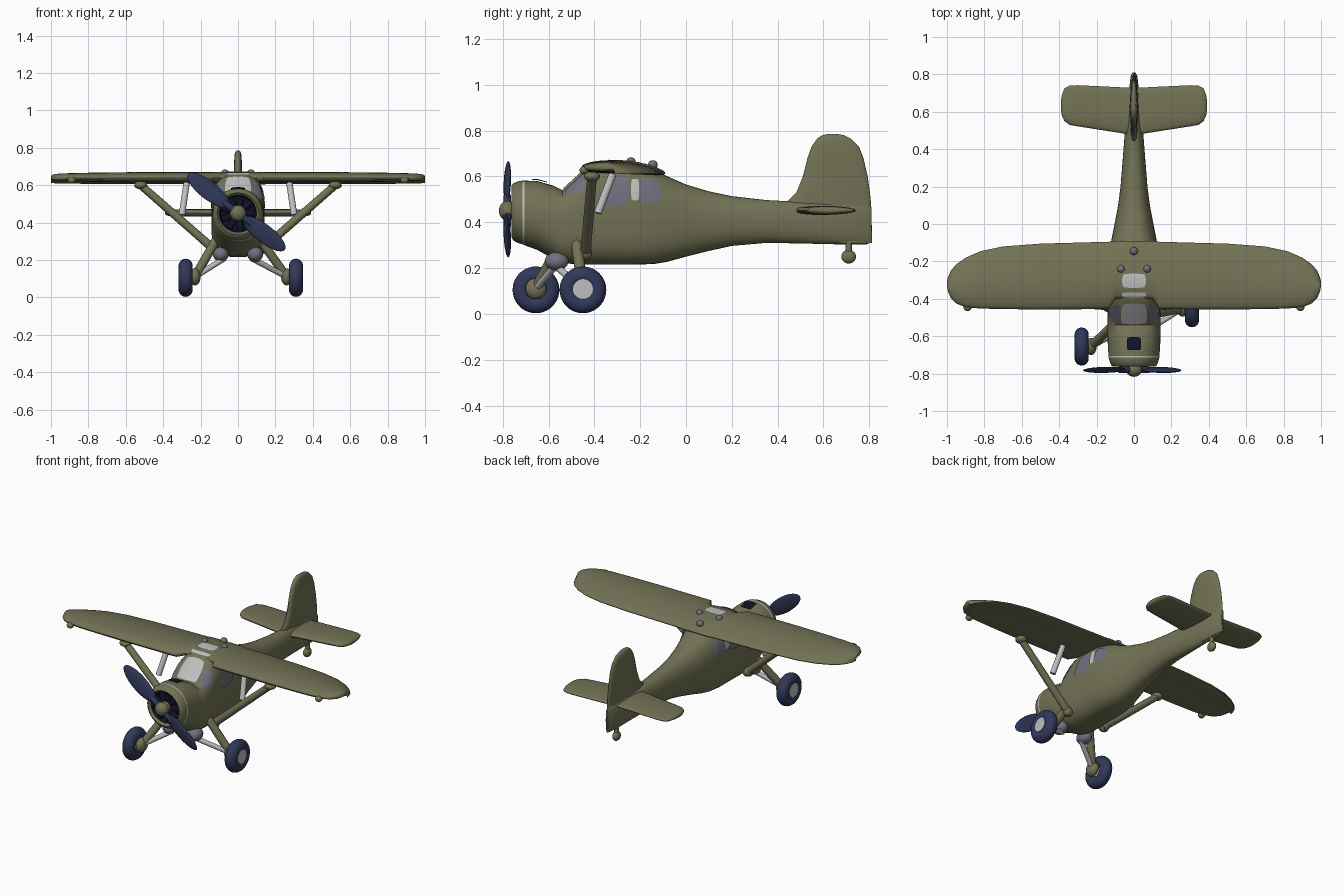
import bpy, bmesh
from math import sin, cos, pi, radians, copysign
from mathutils import Vector, Matrix
from mathutils.bvhtree import BVHTree

if "Cube" in bpy.data.objects:
    bpy.data.objects.remove(bpy.data.objects["Cube"])


def material(name, rgb):
    m = bpy.data.materials.new(name)
    m.use_nodes = True
    m.diffuse_color = (*rgb, 1)
    node = next(n for n in m.node_tree.nodes if n.type == 'BSDF_PRINCIPLED')
    node.inputs["Base Color"].default_value = (*rgb, 1)
    node.inputs["Roughness"].default_value = 0.7
    return m


OLIVE = material("olive", (0.17, 0.168, 0.092))
NAVY = material("navy", (0.03, 0.04, 0.1))
BLACK = material("blue_black", (0.005, 0.006, 0.018))
LIGHT = material("light_grey", (0.52, 0.52, 0.52))
SLATE = material("slate_glass", (0.16, 0.165, 0.21))
built = []


def finish(name, bm, *mats):
    bmesh.ops.recalc_face_normals(bm, faces=bm.faces)
    mesh = bpy.data.meshes.new(name)
    bm.to_mesh(mesh)
    bm.free()
    ob = bpy.data.objects.new(name, mesh)
    bpy.context.collection.objects.link(ob)
    for m in mats:
        mesh.materials.append(m)
    built.append(ob)
    return ob


def loft(rings):
    bm = bmesh.new()
    rows = [[bm.verts.new(p) for p in ring] for ring in rings]
    for a, b in zip(rows, rows[1:]):
        for i in range(len(a)):
            bm.faces.new((a[i - 1], a[i], b[i], b[i - 1]))
    bm.faces.new(rows[0])
    bm.faces.new(rows[-1])
    return bm


def tube(name, a, b, r, mat, r2=None):
    a, b = Vector(a), Vector(b)
    d = b - a
    place = Matrix.Translation((a + b) / 2) @ d.to_track_quat('Z', 'Y').to_matrix().to_4x4()
    bm = bmesh.new()
    bmesh.ops.create_cone(bm, cap_ends=True, segments=20, radius1=r,
                          radius2=r2 or r, depth=d.length, matrix=place)
    return finish(name, bm, mat)


def ball(name, at, size, mat, turn=Matrix()):
    bm = bmesh.new()
    place = Matrix.Translation(at) @ turn @ Matrix.Diagonal((*size, 1))
    bmesh.ops.create_uvsphere(bm, u_segments=24, v_segments=14, radius=1, matrix=place)
    return finish(name, bm, mat)


# Flying surfaces: rounded sections (span, leading y, trailing y, half thickness)
def surface(name, sections, place, camber=0.0, droop=0.0, n=14):
    rings = []
    for s, lead, trail, half in sections:
        ring = []
        for i in range(2 * n):
            a = pi * i / n
            c = (1 - cos(a)) / 2
            t = half * copysign(abs(sin(a)) ** 0.8, sin(a)) * (1.15 - 0.4 * c)
            ring.append(place(s, lead + c * (trail - lead), t + camber * sin(pi * c) - droop * c))
        rings.append(ring)
    return finish(name, loft(rings), OLIVE)


# Fuselage: superellipse sections (y, half width, bottom, top, exponent)
stations = [
    (-0.70, .092, .355, .54, 2), (-0.75, .1, .347, .547, 2), (-0.762, .112, .335, .56, 2),
    (-0.755, .122, .322, .57, 2), (-0.735, .13, .31, .578, 2.1), (-0.714, .136, .304, .582, 2.1),
    (-0.706, .136, .3, .582, 2.1), (-0.65, .14, .28, .58, 2.2), (-0.58, .142, .24, .56, 2.4),
    (-0.54, .143, .222, .54, 2.6), (-0.48, .143, .217, .595, 2.8), (-0.42, .142, .215, .648, 3),
    (-0.36, .14, .215, .665, 3), (-0.22, .138, .215, .655, 3), (-0.14, .13, .218, .628, 2.8),
    (-0.08, .12, .228, .6, 2.5), (0, .104, .25, .565, 2.3), (0.1, .085, .275, .535, 2.2),
    (0.2, .072, .297, .514, 2.2), (0.35, .06, .31, .497, 2.2), (0.48, .05, .308, .49, 2.2),
    (0.65, .034, .304, .488, 2.2), (0.79, .018, .304, .48, 2.2), (0.81, .008, .315, .46, 2.2)]


def hull_ring(y, w, low, high, e, n=40):
    mid, h = (low + high) / 2, (high - low) / 2
    bend = lambda v: copysign(abs(v) ** (2 / e), v)
    return [(w * bend(cos(2 * pi * i / n)), y, mid + h * bend(sin(2 * pi * i / n))) for i in range(n)]


hull_bm = loft([hull_ring(*s) for s in stations])
for f in hull_bm.faces:
    c = f.calc_center_median()
    r = Vector((c.x, c.z - .447)).length
    if c.y < -.69 and r < .102:
        f.material_index = 1          # cowl interior
    elif -.713 < c.y < -.707 and r > .12:
        f.material_index = 2          # thin cowl band
hull_tree = BVHTree.FromBMesh(hull_bm)
finish("fuselage", hull_bm, OLIVE, BLACK, LIGHT)

# Main wing
half_wing = [(0, -.4, -.09, .03), (.1, -.4, -.09, .03), (.135, -.455, -.095, .03),
             (.5, -.457, -.105, .029), (.7, -.455, -.12, .027), (.82, -.452, -.145, .025),
             (.9, -.445, -.18, .023), (.95, -.425, -.215, .021), (.98, -.395, -.25, .018),
             (.995, -.36, -.285, .013), (1, -.33, -.31, .006)]
mirrored = lambda half: [(-s[0], *s[1:]) for s in half[:0:-1]] + half
wing = surface("wing", mirrored(half_wing), lambda s, y, t: (s, y, .638 + t), .014, .024)
wing_tree = BVHTree.FromPolygons([v.co for v in wing.data.vertices],
                                 [p.vertices[:] for p in wing.data.polygons])

# Tailplane and fin
surface("tailplane", mirrored([(0, .475, .73, .02), (.05, .483, .73, .02), (.3, .522, .742, .02),
                               (.345, .53, .74, .019), (.372, .55, .725, .017),
                               (.386, .58, .69, .012), (.39, .61, .66, .006)]),
        lambda s, y, t: (s, y, .452 + t))
surface("tail_fin", [(.31, .6, .812, .016), (.45, .42, .81, .02), (.49, .44, .807, .021),
                     (.53, .482, .803, .022), (.6, .51, .793, .022), (.68, .53, .775, .022),
                     (.73, .548, .755, .021), (.765, .572, .72, .018), (.78, .595, .69, .013),
                     (.786, .62, .66, .006)], lambda s, y, t: (t, y, s))


# Rounded panel laid on a surface: four corners, cast along a direction
def panel(name, tree, corners, along, mat, n=12, k=0.22, lift=0.005):
    p, d = [Vector(c) for c in corners], Vector(along)
    bm, grid = bmesh.new(), {}
    for i in range(n + 1):
        for j in range(n + 1):
            u, v = 2 * i / n - 1, 2 * j / n - 1
            u, v = u * (1 - k * v * v) ** .5, v * (1 - k * u * u) ** .5
            u, v = (u + 1) / 2, (v + 1) / 2
            q = p[0].lerp(p[1], u).lerp(p[3].lerp(p[2], u), v)
            hit = tree.ray_cast(q - d, d)
            if hit[0]:
                grid[i, j] = bm.verts.new(hit[0] - d * lift)
    for i in range(n):
        for j in range(n):
            cell = [(i, j), (i + 1, j), (i + 1, j + 1), (i, j + 1)]
            if all(c in grid for c in cell):
                bm.faces.new([grid[c] for c in cell])
    ob = finish(name, bm, mat)
    if sum((f.normal.dot(d) for f in ob.data.polygons)) > 0:
        ob.data.flip_normals()


down = (0, 0, -1)
flat = lambda x, y0, y1, x2=None: [(-x, y0, 0), (x, y0, 0), (x2 or x, y1, 0), (-(x2 or x), y1, 0)]
panel("windscreen", hull_tree, flat(.074, -.537, -.425, .066), down, LIGHT)
panel("upper_windscreen", wing_tree, flat(.065, -.392, -.365), down, LIGHT)
panel("roof_window", wing_tree, flat(.064, -.342, -.265), down, LIGHT)
panel("cowl_intake", hull_tree, flat(.037, -.675, -.605), down, BLACK, k=.1, lift=.009)

for side, s in (("left", 1), ("right", -1)):
    side_on = lambda pts: [(0, y, z) for y, z in pts]
    inward = (-s, 0, 0)
    panel(side + "_quarter_window", hull_tree,
          side_on([(-.515, .53), (-.45, .52), (-.435, .615), (-.465, .59)]), inward, SLATE)
    panel(side + "_front_window", hull_tree,
          side_on([(-.385, .465), (-.25, .475), (-.25, .6), (-.33, .6)]), inward, SLATE)
    panel(side + "_rear_window", hull_tree,
          side_on([(-.2, .48), (-.105, .49), (-.115, .57), (-.2, .6)]), inward, SLATE)
    panel(side + "_window_post", hull_tree,
          side_on([(-.24, .495), (-.205, .495), (-.205, .59), (-.24, .59)]), inward, LIGHT)
    panel(side + "_screen_corner", hull_tree,
          [(s * .084, -.53, 0), (s * .122, -.525, 0), (s * .112, -.435, 0), (s * .08, -.43, 0)],
          down, SLATE)
    # Wing bracing
    tube(side + "_wing_strut", (s * .12, -.44, .25), (s * .52, -.41, .6), .023, OLIVE, .021)
    ball(side + "_strut_joint", (s * .52, -.41, .6), (.035, .035, .022), OLIVE)
    ball(side + "_strut_foot", (s * .14, -.44, .265), (.03, .03, .03), OLIVE)
    tube(side + "_brace", (s * .3, -.385, .44), (s * .275, -.32, .61), .017, LIGHT)
    ball(side + "_wing_tip_lamp", (s * .89, -.445, .627), (.022, .02, .018), OLIVE)
    # Belly pods and roof lamps
    ball(side + "_belly_pod", (s * .092, -.565, .23), (.042, .052, .04), SLATE)
    tube(side + "_lamp_stalk", (s * .07, -.24, .63), (s * .07, -.24, .66), .012, SLATE)
    ball(side + "_roof_lamp", (s * .07, -.24, .666), (.02, .02, .018), SLATE)
tube("rear_lamp_stalk", (0, -.145, .6), (0, -.145, .645), .012, SLATE)
ball("rear_roof_lamp", (0, -.145, .651), (.021, .021, .02), SLATE)


# Landing gear, with the right wheel set further forward
def gear(side, s, x, y, top_y):
    inner = (s * (x - .05), y, .11)
    tube(side + "_gear_leg", (s * .11, top_y, .32), inner, .024, OLIVE)
    tube(side + "_gear_brace", (s * .07, -.57, .21), inner, .015, LIGHT)
    ball(side + "_axle_boss", inner, (.03, .046, .046), OLIVE)
    bpy.ops.mesh.primitive_torus_add(major_segments=40, minor_segments=16, major_radius=.064,
                                     minor_radius=.038, location=(s * x, y, .105),
                                     rotation=(0, pi / 2, 0))
    tire = bpy.context.object
    tire.name = side + "_tire"
    tire.data.materials.append(NAVY)
    built.append(tire)
    tube(side + "_wheel_hub", (s * (x - .02), y, .108), (s * (x + .034), y, .108), .044, LIGHT)


gear("left", 1, .31, -.45, -.48)
gear("right", -1, .28, -.655, -.54)
tube("tail_wheel_leg", (.0, .71, .32), (0, .71, .25), .014, OLIVE)
ball("tail_wheel", (0, .71, .25), (.022, .032, .03), OLIVE)

# Engine and propeller
hub = Vector((0, -.78, .45))
for i in range(9):
    a = 2 * pi * i / 9
    out = Vector((cos(a), 0, sin(a)))
    base = Vector((0, -.725, .45))
    tube("engine_cylinder", base + out * .03, base + out * .092, .017, BLACK)
tube("crankcase", (0, -.69, .45), hub, .042, OLIVE, .03)
ball("spinner", hub, (.043, .037, .043), OLIVE)
for i, reach in enumerate((.2, .178)):
    a = radians(142 + 180 * i)
    out = Vector((cos(a), 0, sin(a)))
    turn = Matrix.Rotation(-a, 4, 'Y') @ Matrix.Rotation(radians(12), 4, 'X')
    ball("propeller_blade", hub + out * reach, (.14, .013, .05), NAVY, turn)
    tube("blade_root", hub, hub + out * .1, .017, NAVY)

# Smooth shading with crisp edges
bpy.ops.object.select_all(action='DESELECT')
for ob in built:
    ob.select_set(True)
bpy.context.view_layer.objects.active = built[0]
bpy.ops.object.shade_smooth_by_angle(angle=radians(40))
